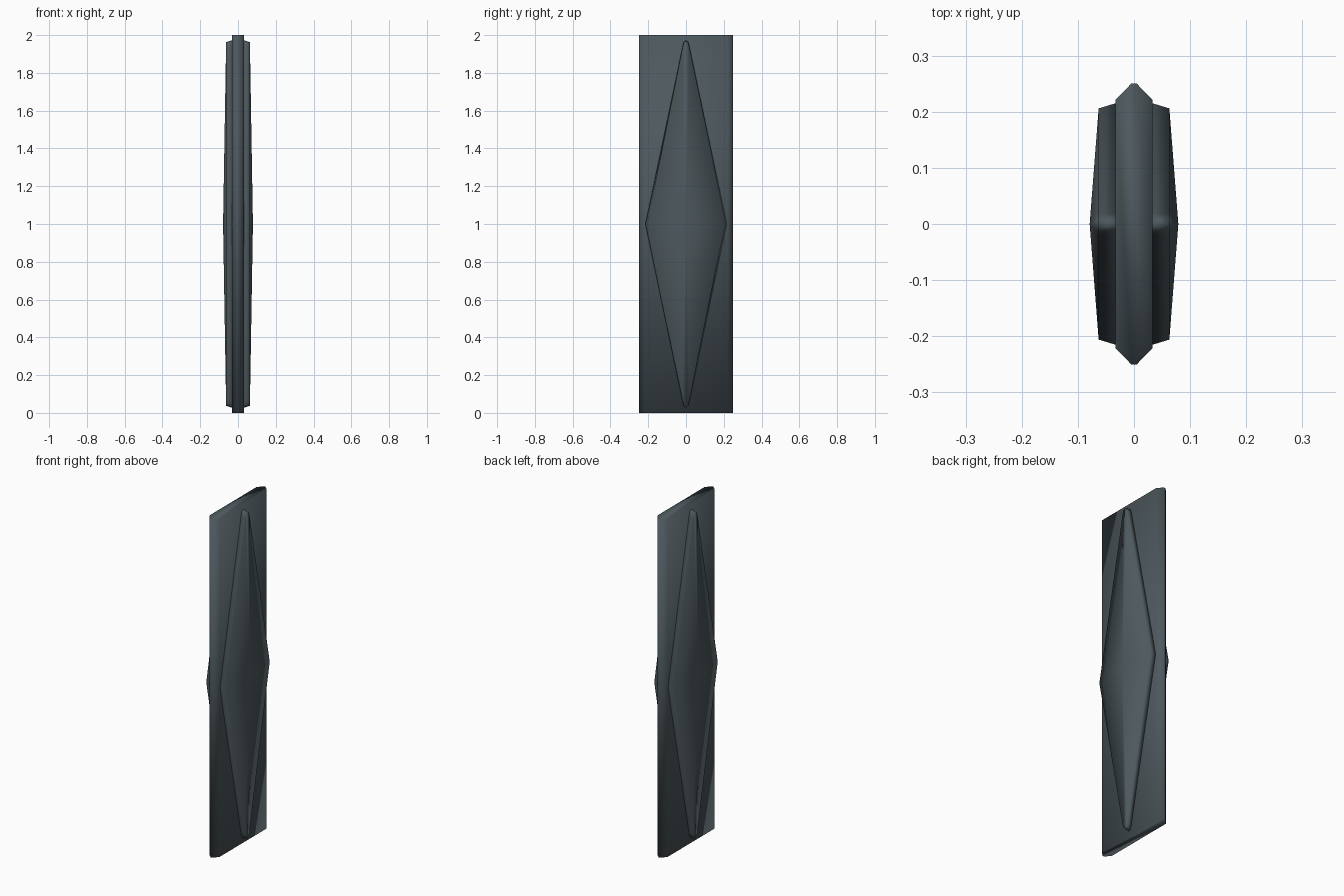
import bpy, bmesh

if "Cube" in bpy.data.objects:
    bpy.data.objects.remove(bpy.data.objects["Cube"])

mat = bpy.data.materials.new("dark slate")
mat.diffuse_color = (0.075, 0.098, 0.11, 1)
mat.use_nodes = True
mat.node_tree.nodes["Principled BSDF"].inputs["Base Color"].default_value = mat.diffuse_color


def make_object(name, bm):
    bmesh.ops.recalc_face_normals(bm, faces=bm.faces)
    for f in bm.faces:
        f.smooth = True
    me = bpy.data.meshes.new(name)
    bm.to_mesh(me)
    bm.free()
    me.materials.append(mat)
    ob = bpy.data.objects.new(name, me)
    bpy.context.collection.objects.link(ob)
    return ob


# Slab with chamfered long edges
bm = bmesh.new()
quarter = [(0.033, 0.221), (0.005, 0.25)]
profile = (quarter + [(-x, y) for x, y in quarter[::-1]]
           + [(-x, -y) for x, y in quarter] + [(x, -y) for x, y in quarter[::-1]])
face = bm.faces.new([bm.verts.new((x, y, 0)) for x, y in profile])
ext = bmesh.ops.extrude_face_region(bm, geom=[face])
bmesh.ops.translate(bm, vec=(0, 0, 2),
                    verts=[v for v in ext["geom"] if isinstance(v, bmesh.types.BMVert)])
make_object("panel", bm)


# Raised diamond with rounded tips, sloped rim and a shallow peak
def outline(width, height):
    q = [(width, 0), (0.019, height - 0.035), (0.012, height - 0.009), (0, height)]
    half = q + [(-y, z) for y, z in q[-2::-1]]
    return half + [(y, -z) for y, z in half[-2:0:-1]]


def diamond(name, side):
    bm = bmesh.new()
    rings = []
    for x, w, h in ((0.03, 0.216, 0.973), (0.063, 0.206, 0.962)):
        rings.append([bm.verts.new((side * x, y, 1 + z)) for y, z in outline(w, h)])
    peak = bm.verts.new((side * 0.079, 0, 1))
    n = len(rings[0])
    for i in range(n):
        j = (i + 1) % n
        bm.faces.new((rings[0][i], rings[0][j], rings[1][j], rings[1][i]))
        bm.faces.new((rings[1][i], rings[1][j], peak))
    bm.faces.new(rings[0])
    make_object(name, bm)


diamond("right_diamond", 1)
diamond("left_diamond", -1)
